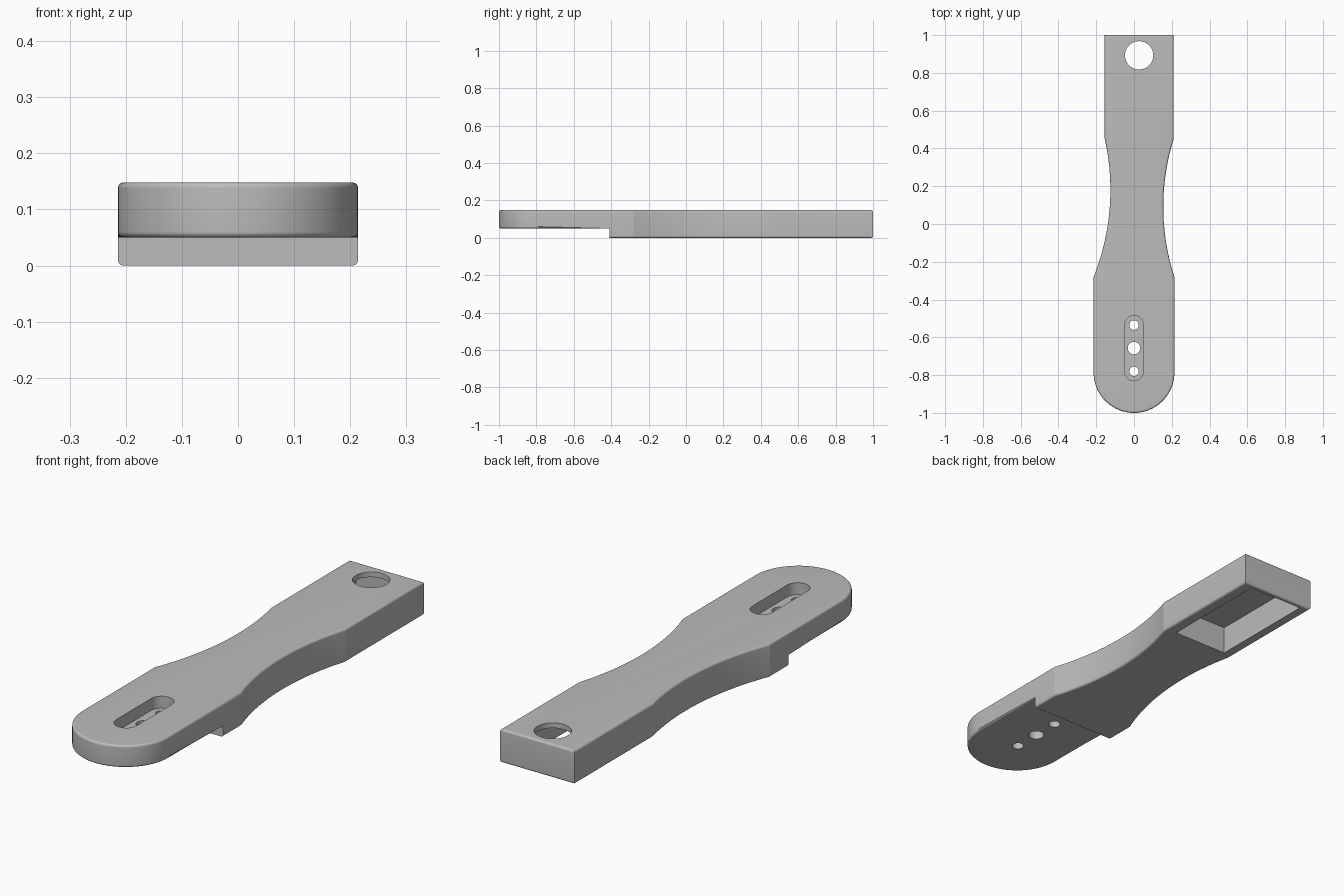
import bpy, bmesh, math
from mathutils import Vector

if "Cube" in bpy.data.objects:
    bpy.data.objects.remove(bpy.data.objects["Cube"])

TOP, STEP_Z, STEP_Y = 0.148, 0.05, -0.41

grey = bpy.data.materials.new("plain grey")
grey.use_nodes = True
colour = (0.5, 0.5, 0.5, 1)
grey.diffuse_color = colour
grey.node_tree.nodes["Principled BSDF"].inputs["Base Color"].default_value = colour


def arc(a, b, c, n):
    """Points on the circle from a through b to c."""
    a, b, c = (Vector(p) for p in (a, b, c))
    d = 2 * (a.x * (b.y - c.y) + b.x * (c.y - a.y) + c.x * (a.y - b.y))
    aa, bb, cc = a.length_squared, b.length_squared, c.length_squared
    o = Vector(((aa * (b.y - c.y) + bb * (c.y - a.y) + cc * (a.y - b.y)) / d,
                (aa * (c.x - b.x) + bb * (a.x - c.x) + cc * (b.x - a.x)) / d))
    start = math.atan2(*(a - o).yx)
    to_b = (math.atan2(*(b - o).yx) - start) % math.tau
    sweep = (math.atan2(*(c - o).yx) - start) % math.tau
    if to_b > sweep:
        sweep -= math.tau
    r = (a - o).length
    return [(o.x + r * math.cos(start + sweep * i / n),
             o.y + r * math.sin(start + sweep * i / n)) for i in range(n + 1)]


def prism(name, outline, z0, z1):
    bm = bmesh.new()
    face = bm.faces.new([bm.verts.new((x, y, z0)) for x, y in outline])
    new = bmesh.ops.extrude_face_region(bm, geom=[face])["geom"]
    bmesh.ops.translate(bm, vec=(0, 0, z1 - z0),
                        verts=[v for v in new if isinstance(v, bmesh.types.BMVert)])
    bmesh.ops.recalc_face_normals(bm, faces=bm.faces)
    mesh = bpy.data.meshes.new(name)
    bm.to_mesh(mesh)
    bm.free()
    mesh.materials.append(grey)
    obj = bpy.data.objects.new(name, mesh)
    bpy.context.collection.objects.link(obj)
    return obj


def rect(x0, x1, y0, y1):
    return [(x0, y0), (x1, y0), (x1, y1), (x0, y1)]


def circle(x, y, r, n=40):
    return [(x + r * math.cos(math.tau * i / n), y + r * math.sin(math.tau * i / n))
            for i in range(n)]


def cut(obj, cutter):
    cutter.hide_render = True
    mod = obj.modifiers.new("cut", "BOOLEAN")
    mod.operation, mod.solver, mod.object = "DIFFERENCE", "EXACT", cutter
    bpy.context.view_layer.objects.active = obj
    bpy.ops.object.modifier_apply(modifier=mod.name)
    bpy.data.objects.remove(cutter)


# Waisted bar with a round front end and a slightly offset back
outline = [(-0.155, 1)]
outline += arc((-0.155, 0.45), (-0.125, 0.17), (-0.214, -0.28), 24)
outline += arc((-0.214, -0.79), (0, -1), (0.214, -0.79), 40)
outline += arc((0.214, -0.28), (0.155, 0.08), (0.21, 0.45), 24)
outline += [(0.21, 1)]
body = prism("handle_body", outline, 0, TOP)

# Step under the front end
cut(body, prism("step_cutter", rect(-0.5, 0.5, -1.5, STEP_Y), -0.2, STEP_Z))

# Round the perimeter edges, leaving the step sharp
bm = bmesh.new()
bm.from_mesh(body.data)
bmesh.ops.dissolve_limit(bm, angle_limit=0.001, verts=bm.verts, edges=bm.edges)
rim = []
for e in bm.edges:
    if len(e.link_faces) != 2:
        continue
    tilt = sorted(abs(f.normal.z) for f in e.link_faces)
    on_step = all(abs(v.co.y - STEP_Y) < 0.001 for v in e.verts)
    if tilt[0] < 0.1 and tilt[1] > 0.9 and not on_step:
        rim.append(e)
bmesh.ops.bevel(bm, geom=rim, offset=0.01, segments=8, profile=0.5,
                affect="EDGES", clamp_overlap=True)
bm.to_mesh(body.data)
bm.free()

# Hollow pocket under the back and the hanging hole above it
cut(body, prism("pocket_cutter", rect(-0.11, 0.16, 0.475, 0.982), -0.1, 0.125))
cut(body, prism("hanging_hole_cutter", circle(0.027, 0.893, 0.075), 0.1, 0.3))

# Recessed slot with three screw holes
slot = arc((0.05, -0.535), (0, -0.485), (-0.05, -0.535), 20)
slot += arc((-0.05, -0.78), (0, -0.83), (0.05, -0.78), 20)
cut(body, prism("slot_cutter", slot, 0.095, 0.3))
for y, r in ((-0.535, 0.025), (-0.657, 0.033), (-0.78, 0.025)):
    cut(body, prism("screw_hole_cutter", circle(0, y, r), -0.1, 0.12))

bpy.ops.object.select_all(action="DESELECT")
body.select_set(True)
bpy.context.view_layer.objects.active = body
bpy.ops.object.shade_smooth_by_angle(angle=math.radians(15))
